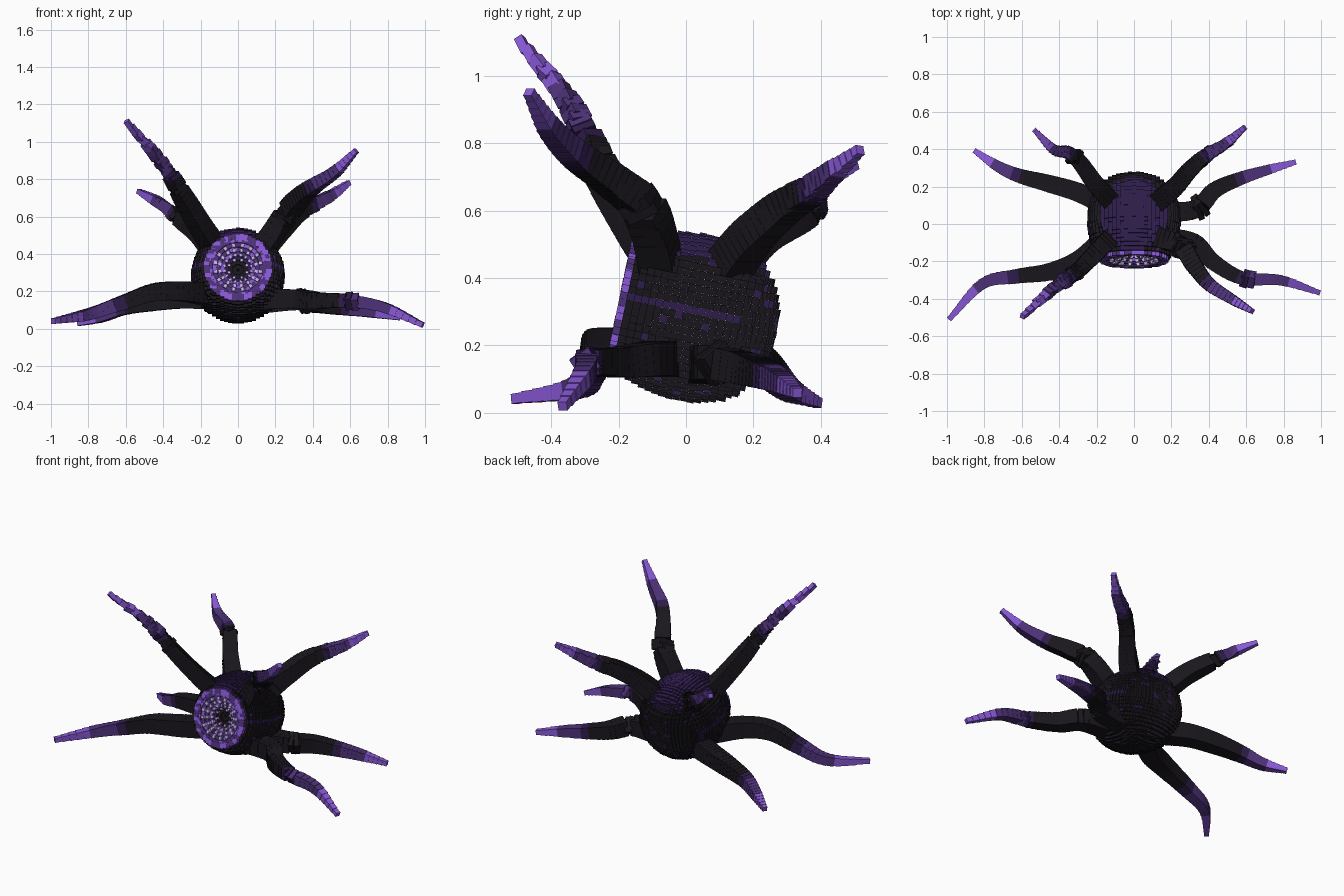
import bpy, bmesh, math, random
from mathutils import Vector, Matrix

if "Cube" in bpy.data.objects:
    bpy.data.objects.remove(bpy.data.objects["Cube"])

random.seed(4)


def material(name, rgb):
    m = bpy.data.materials.new(name)
    m.diffuse_color = (*rgb, 1)
    m.use_nodes = True
    m.node_tree.nodes["Principled BSDF"].inputs["Base Color"].default_value = m.diffuse_color
    return m


BLACK, DEEP, PURPLE, BRIGHT, LILAC = range(5)
MATS = [material("black_skin", (.010, .008, .012)), material("deep_purple", (.028, .012, .07)),
        material("mid_purple", (.075, .032, .19)), material("bright_purple", (.25, .10, .68)),
        material("lilac_teeth", (.55, .45, .75))]


def boxes(name, items):
    """One object from a list of (matrix, material index) boxes."""
    bm = bmesh.new()
    for mat, index in items:
        verts = bmesh.ops.create_cube(bm, size=1, matrix=mat)["verts"]
        for f in {f for v in verts for f in v.link_faces}:
            f.material_index = index
    me = bpy.data.meshes.new(name)
    bm.to_mesh(me)
    bm.free()
    for m in MATS:
        me.materials.append(m)
    ob = bpy.data.objects.new(name, me)
    bpy.context.collection.objects.link(ob)
    return ob


def lookup(table, t):
    """Linear interpolation in a table of (position, value)."""
    for (a, va), (b, vb) in zip(table, table[1:]):
        if t <= b:
            return va + (vb - va) * (t - a) / (b - a)
    return table[-1][1]


# Body: equal small blocks laid over a barrel profile, tipped back 12 degrees
PROFILE = [(0, .178), (.06, .215), (.13, .24), (.2, .25), (.28, .248),
           (.35, .228), (.41, .19), (.45, .14), (.475, .07)]
BACK = [(0, .478), (.07, .475), (.14, .45), (.19, .41), (.228, .35)]
FRAME = Matrix.Translation((0, -.2, .33)) @ Matrix.Rotation(math.radians(-12), 4, 'X')
P = .0215


def skin(t, v):
    if t < P:
        return BRIGHT if random.random() < .5 else PURPLE
    stripe = abs(v - .03) < .011 and t < .36
    return DEEP if v > .17 or stripe or random.random() < .06 else BLACK


def block(centre, size, colour):
    return (FRAME @ Matrix.Translation(centre) @ Matrix.Diagonal((*size, 1)), colour)


body = []
W, D = P * .995, .036
for side in (-1, 1):
    for i in range(-11, 12):                   # sides, top and bottom
        for j in range(19):
            a, t = i * P, (j + .5) * P
            r = lookup(PROFILE, t)
            if abs(a) > r * .74:
                continue
            out = math.sqrt(r * r - a * a) - D / 2 + random.uniform(-.003, .002)
            body.append(block((side * out, t, a), (D, W, W), skin(t, a)))
            body.append(block((a, t, side * out), (W, W, D), skin(t, side * out)))
for i in range(-11, 12):                       # back
    for k in range(-11, 12):
        r = math.hypot(i * P, k * P)
        if r < .215:
            t = lookup(BACK, r) - D / 2 + random.uniform(-.003, .002)
            body.append(block((i * P, t, k * P), (W, D, W), skin(t, k * P)))
boxes("body", body)


# Mouth: funnel of block rings getting darker towards the throat
mouth = []
for n in range(8):
    r = .178 - n * P
    depth = .09 * max(0, 1 - r / .15)
    count = max(4, round(math.tau * r / P))
    tone = [PURPLE, BRIGHT, PURPLE, PURPLE, PURPLE, DEEP, BLACK, BLACK][n]
    for m in range(count):
        turn = Matrix.Rotation(math.tau * m / count, 4, 'Y')
        at = Matrix.Translation((r - P / 2, depth + .02 + random.uniform(-.003, .003), 0))
        c = random.choice((PURPLE, PURPLE, BRIGHT)) if tone in (PURPLE, BRIGHT) else tone
        mouth.append((FRAME @ turn @ at @ Matrix.Diagonal((P, .036, math.tau * r / count * .98, 1)), c))
boxes("mouth", mouth)

# Teeth: radial rows of small blocks lining the funnel
teeth = []
for r, count, size in ((.122, 16, .02), (.097, 16, .018), (.072, 16, .014), (.05, 8, .013)):
    for n in range(count):
        turn = Matrix.Rotation(math.tau * (n + .5) / count, 4, 'Y')
        at = Matrix.Translation((r, .09 * (1 - r / .15) - .003, 0))
        teeth.append((FRAME @ turn @ at @ Matrix.Diagonal((size, .026, size * .9, 1)), LILAC))
boxes("teeth", teeth)


def spline(pts, s):
    """Catmull-Rom point at s in 0..1."""
    p = [2 * pts[0] - pts[1]] + pts + [2 * pts[-1] - pts[-2]]
    n = min(int(s * (len(pts) - 1)), len(pts) - 2)
    u = s * (len(pts) - 1) - n
    a, b, c, d = p[n:n + 4]
    return .5 * (2 * b + (c - a) * u + (2 * a - 5 * b + 4 * c - d) * u * u + (3 * b - a - 3 * c + d) * u ** 3)


WIDTH = [(0, .108), (.35, .092), (.6, .072), (.82, .053), (1, .026)]


def tentacle(name, points, knot=None, rough=0, scale=1.0):
    """Chain of overlapping tapered boxes; knot is where the chain kinks and twists."""
    pts = [Vector(p) for p in points]
    count, items = 30, []
    for n in range(count):
        a, b = spline(pts, n / count), spline(pts, (n + 1) / count)
        s = (n + .5) / count
        w, step = lookup(WIDTH, s) * scale, b - a
        twist = random.uniform(-rough, rough) if s > .45 else 0
        if knot is not None and abs(s - knot) < .034:
            twist = .6
        rot = step.to_track_quat('Y', 'Z').to_matrix().to_4x4() @ Matrix.Rotation(twist, 4, 'Y')
        if twist:
            rot = rot @ Matrix.Rotation(twist * .4, 4, 'X')
        colour = BLACK if s < .56 else DEEP if s < .62 else PURPLE if s < .82 else BRIGHT
        size = Matrix.Diagonal((w, step.length * 1.25, w, 1))
        items.append((Matrix.Translation((a + b) / 2) @ rot @ size, colour))
    boxes(name, items)


# Four raised tentacles
tentacle("upper_front_left_tentacle", [(-.12, -.07, .43), (-.2, -.15, .55), (-.29, -.24, .7),
         (-.36, -.295, .82), (-.45, -.36, .94), (-.595, -.495, 1.105)], rough=.6, scale=.95)
tentacle("upper_front_right_tentacle", [(.13, -.07, .43), (.25, -.12, .60), (.32, -.22, .69),
         (.4, -.32, .76), (.52, -.4, .84), (.63, -.465, .95)], knot=.23)
tentacle("upper_back_right_tentacle", [(.14, .13, .44), (.22, .2, .53), (.3, .29, .61),
         (.39, .37, .66), (.49, .43, .71), (.59, .515, .78)], rough=.15)
tentacle("upper_back_left_tentacle", [(-.14, .14, .44), (-.21, .22, .52), (-.29, .33, .58),
         (-.35, .38, .62), (-.43, .4, .68), (-.53, .5, .735)], knot=.5, scale=.95)

# Four spreading tentacles near the ground
tentacle("lower_front_left_tentacle", [(-.14, -.06, .18), (-.29, -.19, .2), (-.45, -.255, .195),
         (-.63, -.28, .135), (-.81, -.32, .075), (-.985, -.505, .042)], scale=1.05)
tentacle("lower_front_right_tentacle", [(.15, -.07, .16), (.32, -.1, .16), (.42, -.2, .15),
         (.58, -.29, .15), (.78, -.3, .115), (.985, -.365, .022)], knot=.63)
tentacle("lower_back_left_tentacle", [(-.15, .1, .16), (-.3, .17, .16), (-.47, .22, .14),
         (-.62, .26, .11), (-.73, .31, .065), (-.85, .39, .03)], scale=1.03)
tentacle("lower_back_right_tentacle", [(.15, .06, .14), (.33, .08, .15), (.43, .18, .13),
         (.56, .24, .11), (.7, .285, .09), (.86, .33, .06)], knot=.22)
